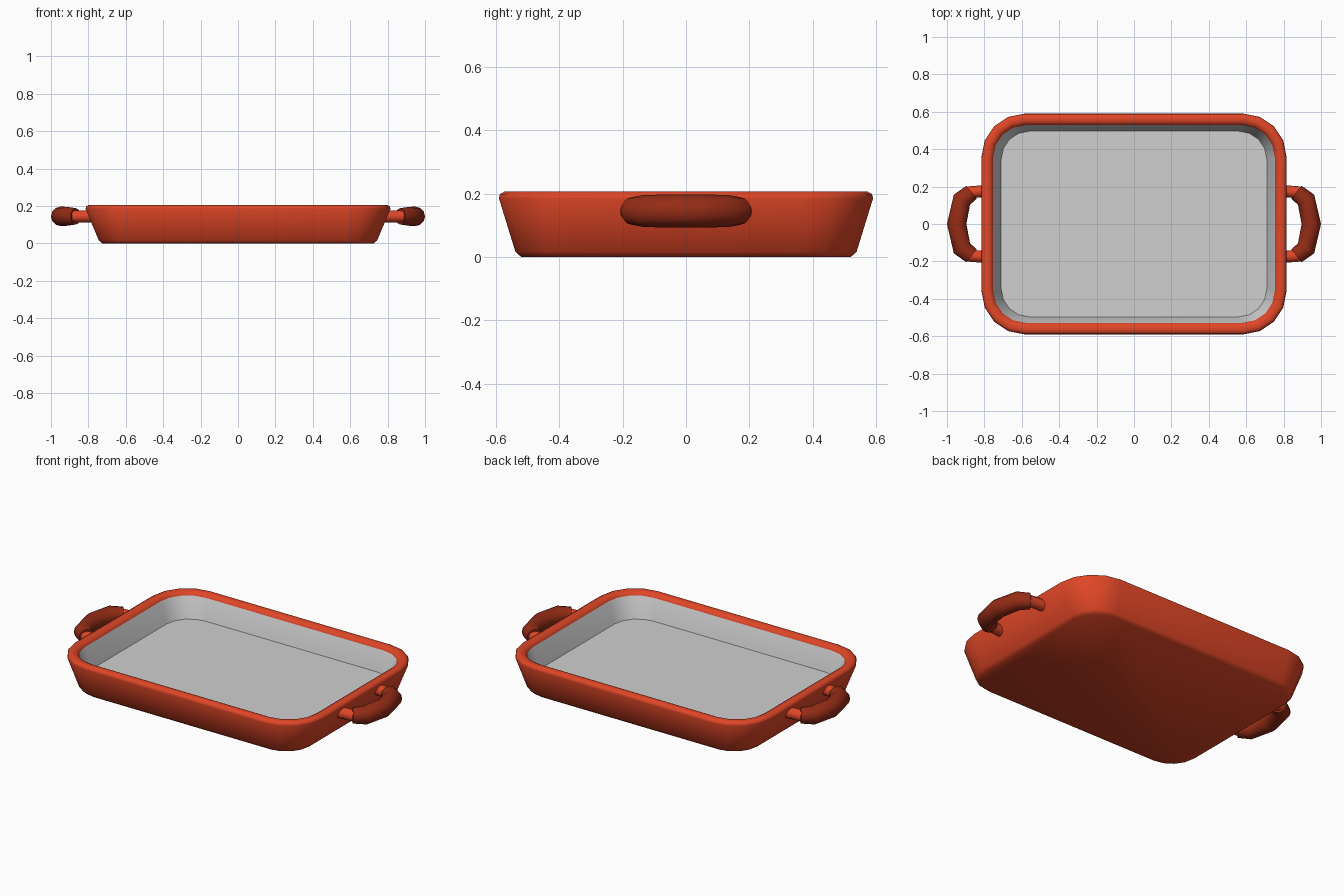
import bpy, bmesh, math
from mathutils import Vector

if "Cube" in bpy.data.objects:
    bpy.data.objects.remove(bpy.data.objects["Cube"])


def material(name, rgb):
    m = bpy.data.materials.new(name)
    m.diffuse_color = (*rgb, 1)
    m.use_nodes = True
    m.node_tree.nodes["Principled BSDF"].inputs["Base Color"].default_value = m.diffuse_color
    return m


RED = material("red enamel", (0.75, 0.062, 0.02))
DARK = material("dark red grip", (0.30, 0.025, 0.008))
GREY = material("light grey lining", (0.63, 0.63, 0.63))


def loft(name, rings, mats, mat_rule=lambda i: 0, angle=50):
    """Skin closed rings of points in order and cap both ends."""
    bm = bmesh.new()
    loops = [[bm.verts.new(p) for p in r] for r in rings]
    n = len(loops[0])
    for i, (a, b) in enumerate(zip(loops, loops[1:])):
        for k in range(n):
            f = bm.faces.new((a[k], a[(k + 1) % n], b[(k + 1) % n], b[k]))
            f.material_index = mat_rule(i)
    bm.faces.new(loops[0][::-1]).material_index = mat_rule(0)
    bm.faces.new(loops[-1]).material_index = mat_rule(len(rings) - 2)
    bmesh.ops.recalc_face_normals(bm, faces=bm.faces)
    me = bpy.data.meshes.new(name)
    bm.to_mesh(me)
    bm.free()
    for m in mats:
        me.materials.append(m)
    ob = bpy.data.objects.new(name, me)
    bpy.context.collection.objects.link(ob)
    bpy.ops.object.select_all(action='DESELECT')
    ob.select_set(True)
    bpy.context.view_layer.objects.active = ob
    bpy.ops.object.shade_smooth_by_angle(angle=math.radians(angle))
    return ob


def rounded_rect(hx, hy, r, z, seg=4):
    pts = []
    for q, (sx, sy) in enumerate([(1, 1), (-1, 1), (-1, -1), (1, -1)]):
        for k in range(seg + 1):
            a = math.pi / 2 * (q + k / seg)
            pts.append((sx * (hx - r) + r * math.cos(a),
                        sy * (hy - r) + r * math.sin(a), z))
    return pts


def tube(name, path, radii, mat, sides=12):
    """Round tube along a path lying in a horizontal plane."""
    pts = [Vector(p) for p in path]
    rings = []
    for i, p in enumerate(pts):
        t = Vector((0, 0, 0))
        if i > 0:
            t += (p - pts[i - 1]).normalized()
        if i < len(pts) - 1:
            t += (pts[i + 1] - p).normalized()
        side = t.normalized().cross(Vector((0, 0, 1)))
        rings.append([p + radii[i] * (side * math.cos(a) + Vector((0, 0, 1)) * math.sin(a))
                      for a in (2 * math.pi * k / sides for k in range(sides))])
    return loft(name, rings, [mat])


# Dish: outside wall, rounded rim, grey inside wall and floor
profile = [(0.725, 0.520, 0.150, 0.0), (0.744, 0.538, 0.168, 0.016),
           (0.815, 0.590, 0.230, 0.185), (0.812, 0.587, 0.227, 0.198),
           (0.798, 0.573, 0.214, 0.206), (0.775, 0.550, 0.192, 0.206),
           (0.760, 0.535, 0.178, 0.198), (0.753, 0.528, 0.172, 0.185),
           (0.710, 0.496, 0.150, 0.065)]
loft("dish", [rounded_rect(*p) for p in profile], [RED, GREY],
     lambda i: 1 if i >= len(profile) - 2 else 0)

# Handles: two red arms and one dark curved grip on each end
Z = 0.145
for s, label in ((-1, "left"), (1, "right")):
    for y, end in ((-0.178, "front"), (0.178, "back")):
        tube(f"{label}_{end}_arm", [(s * 0.77, y, Z), (s * 0.885, y * 0.95, Z)],
             [0.032, 0.032], RED)
    half = [(0.868, 0.170), (0.920, 0.130), (0.948, 0.0)]
    path = half + [(x, -y) for x, y in half[-2::-1]]
    tube(f"{label}_grip", [(s * x, y, Z) for x, y in path],
         [0.044, 0.051, 0.052, 0.051, 0.044], DARK)
